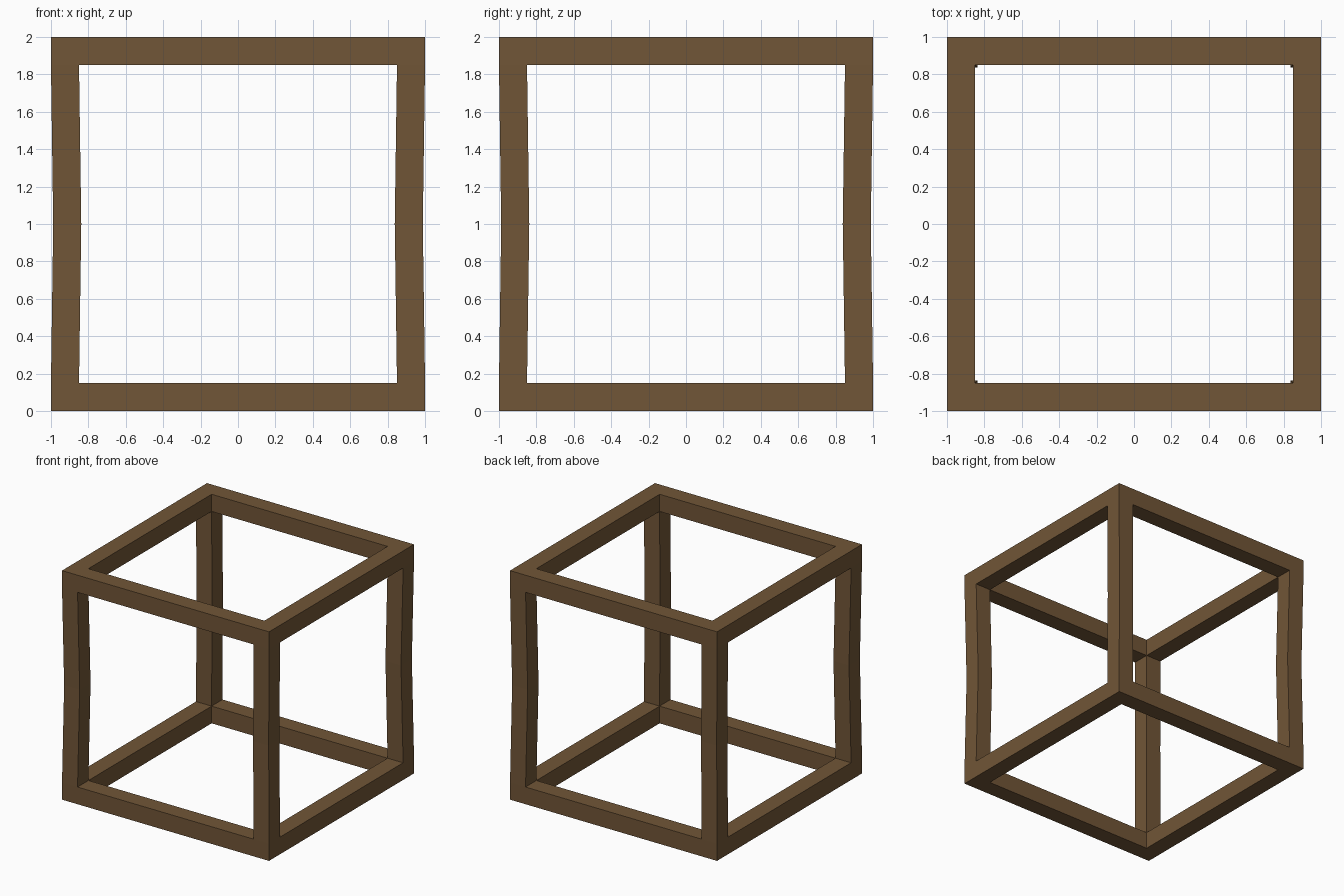
import bpy, bmesh
from itertools import product

if "Cube" in bpy.data.objects:
    bpy.data.objects.remove(bpy.data.objects["Cube"])

BEAM = 0.15     # beam thickness
BOW = 0.012     # inward bow of the posts at mid height

XY = [-1, -1 + BEAM, 1 - BEAM, 1]
Z = [0, BEAM, 1, 2 - BEAM, 2]


def is_solid(i, j, k):
    """Cells on at least two outer sides of the cube belong to the frame."""
    if not (0 <= i < 3 and 0 <= j < 3 and 0 <= k < 4):
        return False
    return (i != 1) + (j != 1) + (k in (0, 3)) >= 2


bm = bmesh.new()
verts = {}


def vert(i, j, k):
    if (i, j, k) not in verts:
        x, y = XY[i], XY[j]
        if k == 2:  # posts lean inward at mid height
            x -= BOW if x > 0 else -BOW
            y -= BOW if y > 0 else -BOW
        verts[i, j, k] = bm.verts.new((x, y, Z[k]))
    return verts[i, j, k]


# Skin the beams and posts, leaving no faces inside the joints
for cell in product(range(3), range(3), range(4)):
    if not is_solid(*cell):
        continue
    for axis, side in product(range(3), (0, 1)):
        other = list(cell)
        other[axis] += 2 * side - 1
        if is_solid(*other):
            continue
        u, v = (axis + 1) % 3, (axis + 2) % 3
        loop = []
        for du, dv in ((0, 0), (1, 0), (1, 1), (0, 1)):
            c = list(cell)
            c[axis] += side
            c[u] += du
            c[v] += dv
            loop.append(vert(*c))
        bm.faces.new(loop if side else loop[::-1])

mesh = bpy.data.meshes.new("cube_frame")
bm.to_mesh(mesh)
bm.free()

# Brown wood
wood = bpy.data.materials.new("brown_wood")
wood.diffuse_color = (0.165, 0.092, 0.038, 1)
wood.use_nodes = True
wood.node_tree.nodes["Principled BSDF"].inputs["Base Color"].default_value = wood.diffuse_color
mesh.materials.append(wood)

frame = bpy.data.objects.new("cube_frame", mesh)
bpy.context.collection.objects.link(frame)
